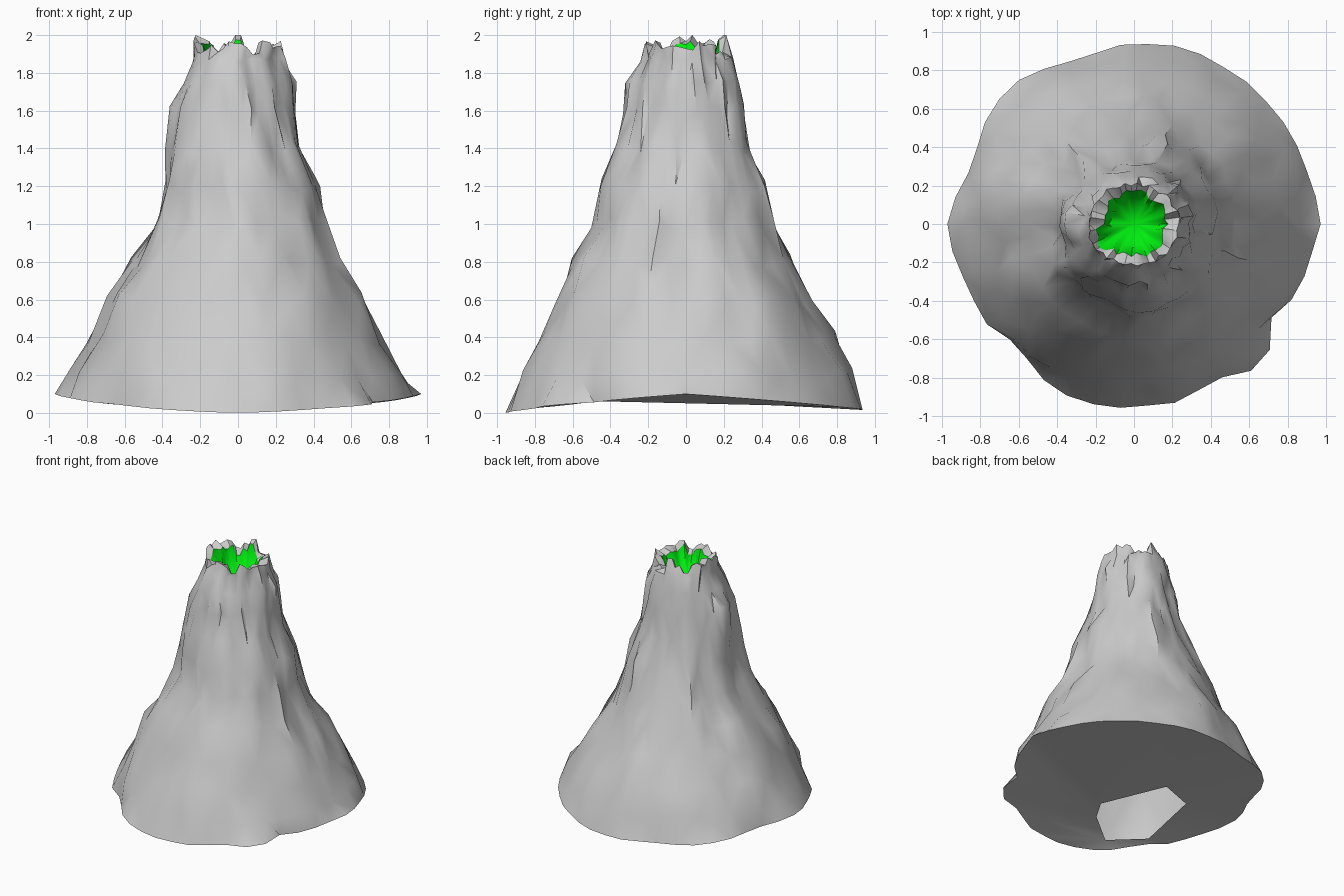
import bpy, bmesh, math, random
from mathutils import Vector, noise

if "Cube" in bpy.data.objects:
    bpy.data.objects.remove(bpy.data.objects["Cube"])

random.seed(7)
N = 42

# Foot outline: angle in degrees -> radius (uneven edge seen from the top)
FOOT = [(0, .97), (22, .94), (44, .94), (72, .95), (90, .95), (106, .90),
        (124, .95), (142, .98), (157, .89), (180, .97), (190, .96), (202, .92),
        (216, .93), (226, .86), (242, .96), (258, .96), (281, .955), (303, .93),
        (314, 1.02), (324, .86), (339, .93), (360, .97)]
# Slope profiles: height -> radius towards right, back, left, front
SLOPE = [(.2, .88, .87, .90, .87), (.4, .77, .78, .80, .77), (.6, .68, .66, .69, .70),
         (.8, .55, .56, .57, .60), (1.0, .48, .49, .44, .49), (1.2, .44, .43, .39, .47),
         (1.4, .33, .34, .385, .39), (1.6, .305, .305, .36, .33),
         (1.75, .295, .285, .28, .31), (1.87, .255, .25, .255, .24)]
# Opening in the underside, anticlockwise
HOLE = [(-.01, -.39), (-.22, .11), (-.49, .01), (-.61, -.56), (-.38, -.78), (-.11, -.56)]


def foot_radius(deg):
    for (a0, r0), (a1, r1) in zip(FOOT, FOOT[1:]):
        if a0 <= deg <= a1:
            return r0 + (r1 - r0) * (deg - a0) / (a1 - a0)


def blend(dirs, a):
    q = a / (math.pi / 2)
    i = int(q) % 4
    t = q - int(q)
    return dirs[i] * (1 - t) + dirs[(i + 1) % 4] * t


def polar(r, a, z):
    return Vector((r * math.cos(a), r * math.sin(a), z))


def add_ring(bm, points):
    return [bm.verts.new(p) for p in points]


def bridge(bm, lower, upper):
    n = len(lower)
    for i in range(n):
        j = (i + 1) % n
        bm.faces.new((lower[i], lower[j], upper[j], upper[i]))


def make_object(name, bm, angle):
    mesh = bpy.data.meshes.new(name)
    bm.to_mesh(mesh)
    bm.free()
    obj = bpy.data.objects.new(name, mesh)
    bpy.context.collection.objects.link(obj)
    bpy.ops.object.select_all(action='DESELECT')
    obj.select_set(True)
    bpy.context.view_layer.objects.active = obj
    bpy.ops.object.shade_smooth_by_angle(angle=math.radians(angle))
    return obj


angles = [2 * math.pi * i / N for i in range(N)]

# Jagged crater lip shared by rock and lava: chunky teeth
raw = [random.uniform(1.89, 2.01) for _ in angles]
lip_z = [min(2.0, .65 * raw[i // 2 * 2] + .35 * raw[i]) for i in range(N)]
lip_z[N // 4] = lip_z[N // 4 + 1] = 2.0
lip_in = [polar(random.uniform(.15, .185) + (.04 if 3.2 < a < 3.9 else 0), a,
                z - random.uniform(.01, .04)) for a, z in zip(angles, lip_z)]


def foot_height(a):
    s = math.sin(a)
    if s > 0:
        return .085 * (1 - s) ** .8 + .015
    return .1 * (1 + s) ** .7


# Rocky cone: uneven foot, gullied slopes, jagged lip
bm = bmesh.new()
foot = add_ring(bm, [polar(foot_radius(math.degrees(a)) - random.uniform(0, .02) * (i % 3 > 0),
                           a, foot_height(a)) for i, a in enumerate(angles)])
prev = foot
for z, *dirs in SLOPE:
    pts = []
    for a in angles:
        c = Vector((math.cos(a) * 2.6, math.sin(a) * 2.6, z * 1.6))
        rough = .04 * noise.noise(c) + .03 * noise.noise(c * 2.7) - .01
        dz = random.uniform(-.04, .04) if z < 1.7 else random.uniform(-.015, .015)
        pts.append(polar(blend(dirs, a) + rough, a + random.uniform(-.04, .04), z + dz))
    ring = add_ring(bm, pts)
    bridge(bm, prev, ring)
    prev = ring
top = add_ring(bm, [polar(blend((.235, .205, .245, .21), a) + random.uniform(-.015, .01), a, z)
                    for a, z in zip(angles, lip_z)])
bridge(bm, prev, top)
bridge(bm, top, add_ring(bm, lip_in))

# Underside: broad facets running to an off-centre opening
patch = add_ring(bm, [Vector((x, y, .06)) for x, y in HOLE])
step = N // 6
for k in range(6):
    p, q = patch[k], patch[(k + 1) % 6]
    for i in range(k * step, (k + 1) * step):
        bm.faces.new((foot[(i + 1) % N], foot[i], p))
    bm.faces.new((foot[(k + 1) * step % N], p, q))
bmesh.ops.triangulate(bm, faces=[f for f in bm.faces if len(f.verts) == 4])
bmesh.ops.recalc_face_normals(bm, faces=bm.faces)
make_object("volcano_rock", bm, 45)

# Green crater lining: a sloping bowl
bm = bmesh.new()
rim = add_ring(bm, lip_in)
pool = add_ring(bm, [polar(.12 + random.uniform(-.015, .015), a, 1.78) for a in angles])
bridge(bm, pool, rim)
centre = bm.verts.new((0, 0, 1.74))
for i in range(N):
    bm.faces.new((pool[i], pool[(i + 1) % N], centre))
for f in bm.faces:
    f.normal_update()
    if f.normal.dot(Vector((0, 0, 1.95)) - f.calc_center_median()) < 0:
        f.normal_flip()
lava = make_object("crater_lava", bm, 60)
green = bpy.data.materials.new("green_lava")
green.diffuse_color = (0.0, 0.85, 0.005, 1)
green.use_nodes = True
green.node_tree.nodes["Principled BSDF"].inputs["Base Color"].default_value = green.diffuse_color
lava.data.materials.append(green)
